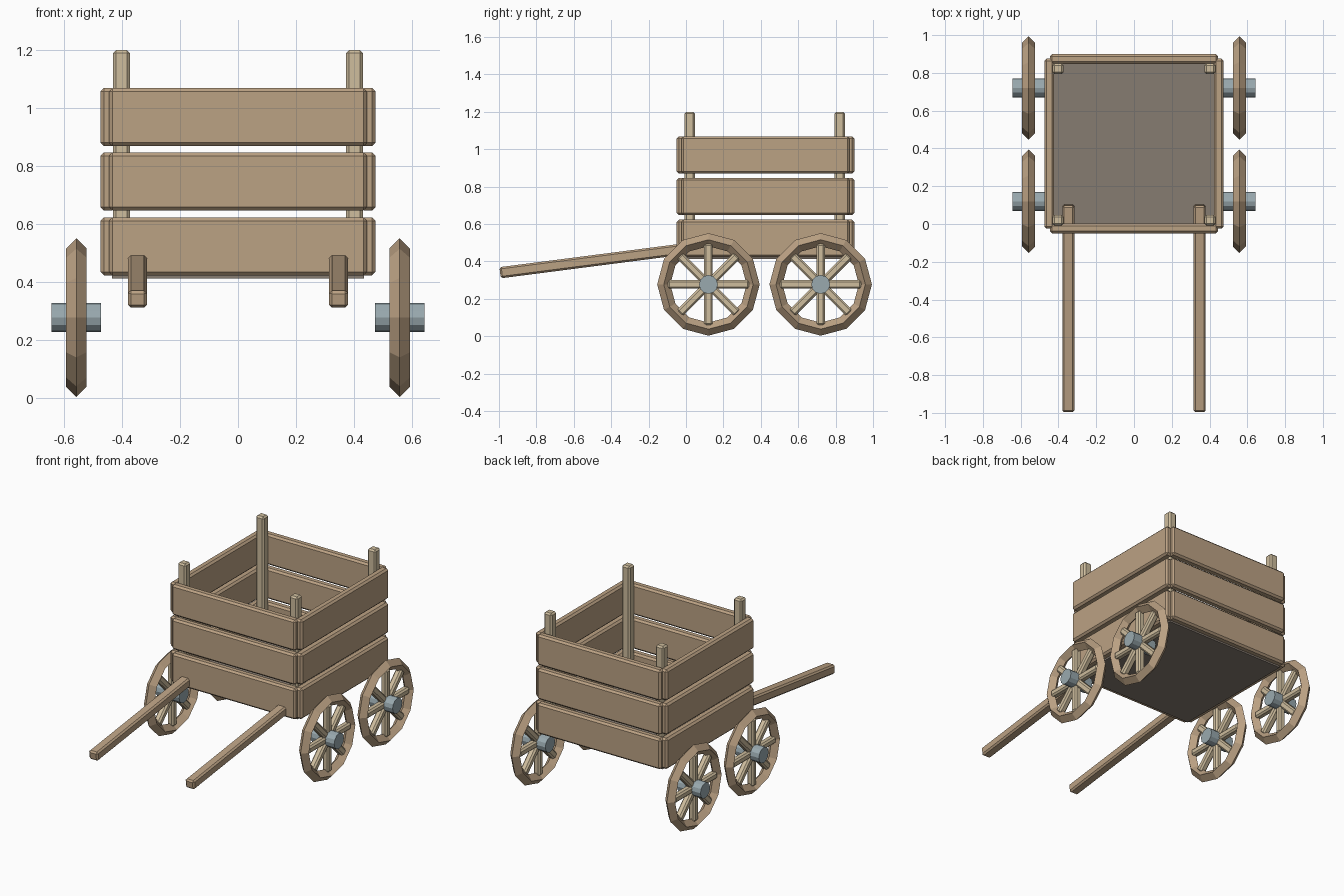
import bpy
from math import pi, atan

if "Cube" in bpy.data.objects:
    bpy.data.objects.remove(bpy.data.objects["Cube"])


def material(name, rgb):
    m = bpy.data.materials.new(name)
    m.diffuse_color = (*rgb, 1)
    m.use_nodes = True
    m.node_tree.nodes["Principled BSDF"].inputs["Base Color"].default_value = m.diffuse_color
    return m


WOOD = material("wood", (0.50, 0.36, 0.23))
PALE = material("pale_wood", (0.62, 0.51, 0.34))
DARK = material("floor_wood", (0.24, 0.20, 0.165))
METAL = material("metal", (0.32, 0.40, 0.43))


def finish(name, mat):
    ob = bpy.context.object
    ob.name = name
    ob.data.name = name
    ob.data.materials.append(mat)
    return ob


def box(name, loc, size, mat, bevel=0.01, rot_x=0):
    bpy.ops.mesh.primitive_cube_add(size=1, location=loc)
    ob = finish(name, mat)
    for v in ob.data.vertices:
        v.co = [c * s for c, s in zip(v.co, size)]
    ob.rotation_euler.x = rot_x
    if bevel:
        mod = ob.modifiers.new("bevel", 'BEVEL')
        mod.width = bevel
        mod.segments = 1
    return ob


MID_Y = 0.425

# Cart bed
box("floor", (0, MID_Y, 0.427), (0.87, 0.87, 0.03), DARK, 0)

# Three rows of planks on all four sides
for z in (0.523, 0.747, 0.969):
    for s, end in ((-1, "front"), (1, "back")):
        box(end + "_plank", (0, MID_Y + s * 0.449, z), (0.89, 0.052, 0.2), WOOD, 0.012)
    for s, side in ((-1, "left"), (1, "right")):
        box(side + "_plank", (s * 0.449, MID_Y, z), (0.052, 0.90, 0.2), WOOD, 0.012)

# Corner posts
for x in (-0.402, 0.402):
    for y in (0.02, 0.822):
        box("corner_post", (x, y, 0.81), (0.058, 0.056, 0.78), PALE)

# Sloping pull shafts
for x in (-0.347, 0.347):
    box("pull_shaft", (x, -0.447, 0.41), (0.065, 1.103, 0.06), WOOD, 0.01, atan(0.129))

# Wheels: diamond-section rim, four full-width spoke bars, hub
for x in (-0.558, 0.558):
    for y in (0.12, 0.72):
        centre = (x, y, 0.277)
        bpy.ops.mesh.primitive_torus_add(
            major_segments=12, minor_segments=4, major_radius=0.239,
            minor_radius=0.035, location=centre, rotation=(0, pi / 2, 0))
        finish("wheel_rim", WOOD)
        for i in range(4):
            box("wheel_spoke", centre, (0.045, 0.045, 0.437), PALE, 0.01, i * pi / 4)
        bpy.ops.mesh.primitive_cylinder_add(
            vertices=12, radius=0.05, depth=0.17, location=centre, rotation=(0, pi / 2, 0))
        finish("wheel_hub", METAL)
